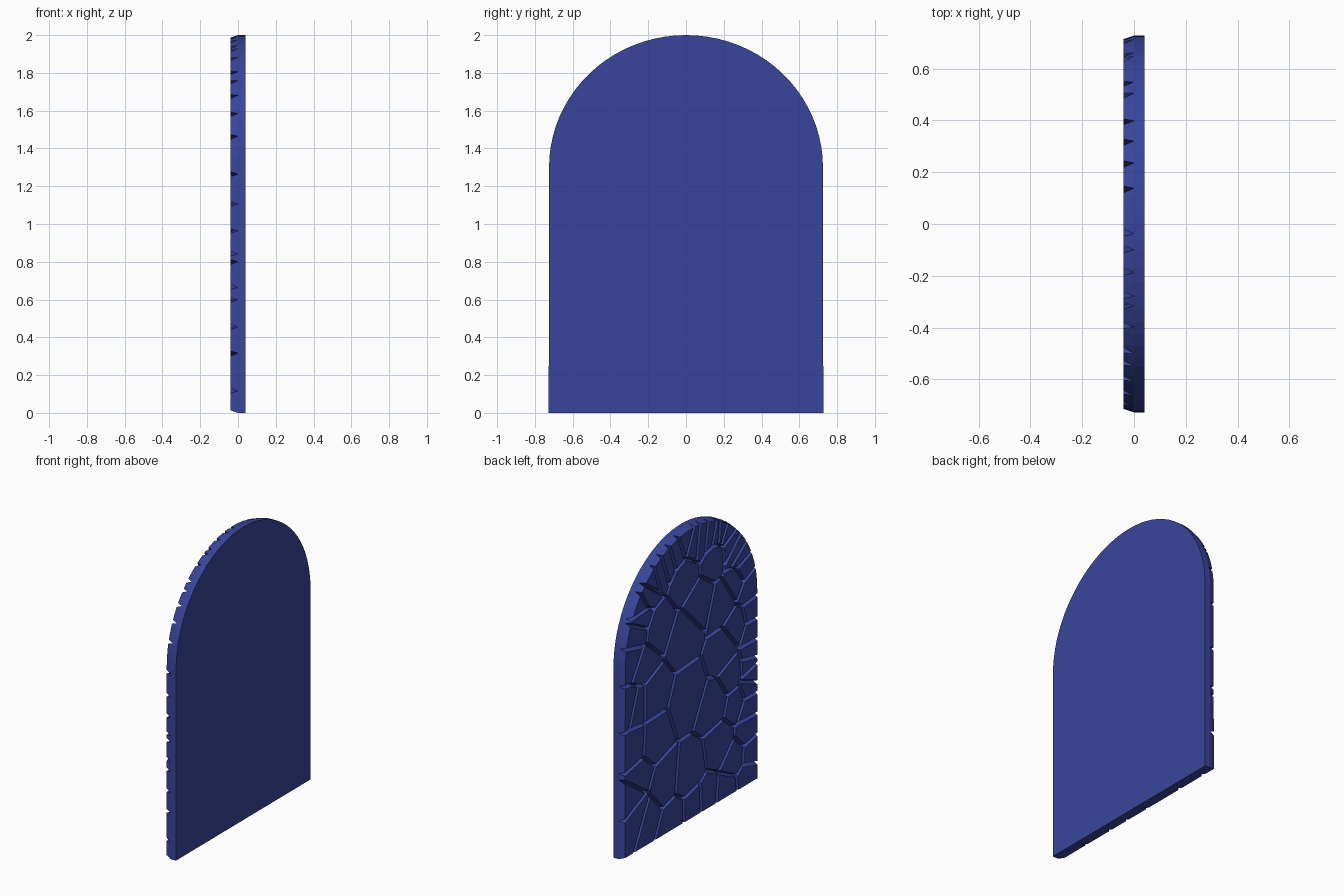
import bpy, bmesh, math, random
from mathutils import Vector

if "Cube" in bpy.data.objects:
    bpy.data.objects.remove(bpy.data.objects["Cube"])

random.seed(4)
BACK, MID, FACE, INSET = 0.04, 0.0, -0.04, 0.013
W, SPRING, RISE = 0.725, 1.3, 0.70

mat = bpy.data.materials.new("blue_glass")
mat.diffuse_color = (0.04, 0.06, 0.33, 1)
mat.use_nodes = True
mat.node_tree.nodes["Principled BSDF"].inputs["Base Color"].default_value = mat.diffuse_color

# Arched outline in (y, z), counter-clockwise
N = 40
outline = [Vector((-W - 0.002, 0)), Vector((W + 0.002, 0))]
outline += [Vector((W * math.cos(math.pi * i / N), SPRING + RISE * math.sin(math.pi * i / N)))
            for i in range(N + 1)]


def clip(poly, p, n):
    """Keep the part of a polygon where (q - p) . n <= 0."""
    out = []
    for i, a in enumerate(poly):
        b = poly[(i + 1) % len(poly)]
        da, db = (a - p).dot(n), (b - p).dot(n)
        if da <= 0:
            out.append(a)
        if (da < 0 < db) or (db < 0 < da):
            out.append(a.lerp(b, da / (da - db)))
    return out


def inset(poly, d):
    """Shift every edge of a convex polygon inwards."""
    res = poly
    for i, a in enumerate(poly):
        e = poly[(i + 1) % len(poly)] - a
        if e.length > 1e-6 and res:
            n = Vector((e.y, -e.x)).normalized()
            res = clip(res, a - n * d, n)
    return res


def finish(name, bm):
    bmesh.ops.recalc_face_normals(bm, faces=bm.faces)
    me = bpy.data.meshes.new(name)
    bm.to_mesh(me)
    bm.free()
    me.materials.append(mat)
    ob = bpy.data.objects.new(name, me)
    bpy.context.collection.objects.link(ob)


# Places where grooves run out over the rim
bottom = [.43, .05, -.15, -.27, -.6]
side_a = [.08, .30, .45, .63, .69, .79, .86, .93, 1.15, 1.20]
arch = [-.70, -.65, -.62, -.54, -.48, -.39, -.36, -.29, -.22, -.07, -.03,
        .14, .23, .33, .43, .48, .58, .61, .67, .70]
side_b = [1.15, .9, .53, .29]
rim = [Vector((y, 0)) for y in bottom] + [Vector((-W, z)) for z in side_a]
rim += [Vector((y, SPRING + RISE * math.sqrt(1 - (y / W) ** 2))) for y in arch]
rim += [Vector((W, z)) for z in side_b]

# Cell centres: one between each pair of rim grooves, plus the inner ones
seeds = []
for i, a in enumerate(rim):
    m = (a + rim[(i + 1) % len(rim)]) / 2
    inward = (Vector((0, min(max(m.y, .4), 1.3))) - m).normalized()
    seeds.append(m + inward * random.uniform(.06, .12))
seeds += [Vector(p) for p in [
    (.04, .85), (.07, 1.29), (-.37, 1.02), (.02, .33), (.41, 1.0), (-.09, 1.45),
    (-.35, 1.36), (-.50, 1.13), (.07, 1.68), (-.32, .40), (-.48, .24), (-.26, .69),
    (.40, .70), (.29, .36), (.57, .50), (.55, .23), (.58, 1.0), (.35, 1.45),
    (.52, 1.25), (-.26, 1.70), (-.50, .61), (-.45, .82), (-.48, 1.45)]]

# Faceted relief: bevelled cells meeting in V grooves
bm = bmesh.new()
for s in seeds:
    cell = outline
    for t in seeds:
        if t is not s:
            cell = clip(cell, (s + t) / 2, t - s)
    top = inset(cell, INSET)
    if len(top) < 3:
        continue
    verts = [bm.verts.new((MID, p.x, p.y)) for p in cell]
    verts += [bm.verts.new((FACE, p.x, p.y)) for p in top]
    bmesh.ops.convex_hull(bm, input=verts)
bmesh.ops.delete(bm, geom=[f for f in bm.faces if all(abs(v.co.x - MID) < 1e-6 for v in f.verts)],
                 context='FACES')
bmesh.ops.dissolve_limit(bm, angle_limit=0.02, verts=bm.verts, edges=bm.edges)
finish("faceted_relief", bm)

# Smooth arched backing plate, open where the relief covers it
bm = bmesh.new()
back = [bm.verts.new((BACK, p.x, p.y)) for p in outline]
mid = [bm.verts.new((MID, p.x, p.y)) for p in outline]
bm.faces.new(back)
for i in range(len(outline)):
    j = (i + 1) % len(outline)
    bm.faces.new((back[j], back[i], mid[i], mid[j]))
finish("backing_plate", bm)
